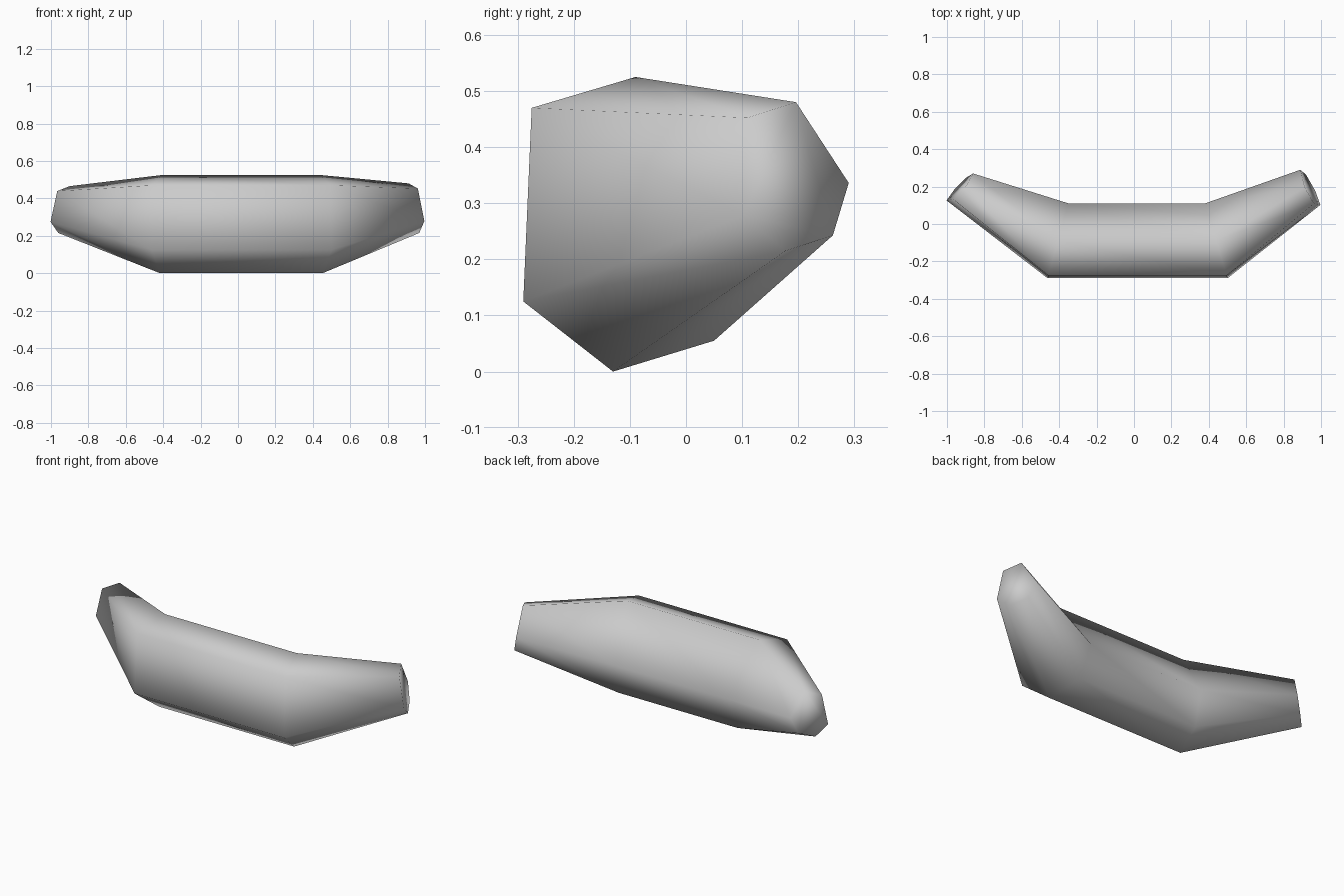
import bpy
import bmesh

cube = bpy.data.objects.get("Cube")
if cube:
    bpy.data.objects.remove(cube, do_unlink=True)

# Plain grey surface
grey = bpy.data.materials.new("plain grey")
grey.use_nodes = True
colour = (0.6, 0.6, 0.6, 1)
grey.diffuse_color = colour
grey.node_tree.nodes["Principled BSDF"].inputs["Base Color"].default_value = colour

# Six-sided section: depth forward from the back corner, and height
SECTION = [(0, 0.24), (0.2, 0.525), (0.385, 0.47),
           (0.4, 0.125), (0.24, 0), (0.06, 0.055)]

# Stations from right tip to left tip:
# back corner x, y; sideways slant, forward scale, tilt; base height, height scale
STATIONS = [
    (-0.86, 0.27, -0.33, 0.36, 0.09, 0.215, 0.477),
    (-0.35, 0.11, -0.28, 1, 0, 0, 1),
    (0.38, 0.11, 0.3, 1, 0, 0, 1),
    (0.89, 0.29, 0.24, 0.47, -0.09, 0.215, 0.505),
]

bm = bmesh.new()


def add_ring(x, y, slant, forward, tilt, base, scale):
    """Place the section at one station of the body."""
    mid = SECTION[0][1]
    return [bm.verts.new((x + slant * d + tilt * (h - mid),
                          y - forward * d,
                          base + scale * h)) for d, h in SECTION]


rings = [add_ring(*station) for station in STATIONS]

# Side walls between neighbouring rings
for ring, following in zip(rings, rings[1:]):
    for i in range(len(SECTION)):
        j = (i + 1) % len(SECTION)
        bm.faces.new((ring[i], ring[j], following[j], following[i]))

# Closed tips
bm.faces.new(rings[0])
bm.faces.new(rings[-1])

bmesh.ops.recalc_face_normals(bm, faces=bm.faces)
for face in bm.faces:
    face.smooth = True

mesh = bpy.data.meshes.new("curved_body")
bm.to_mesh(mesh)
bm.free()
mesh.materials.append(grey)
body = bpy.data.objects.new("curved_body", mesh)
bpy.context.collection.objects.link(body)
